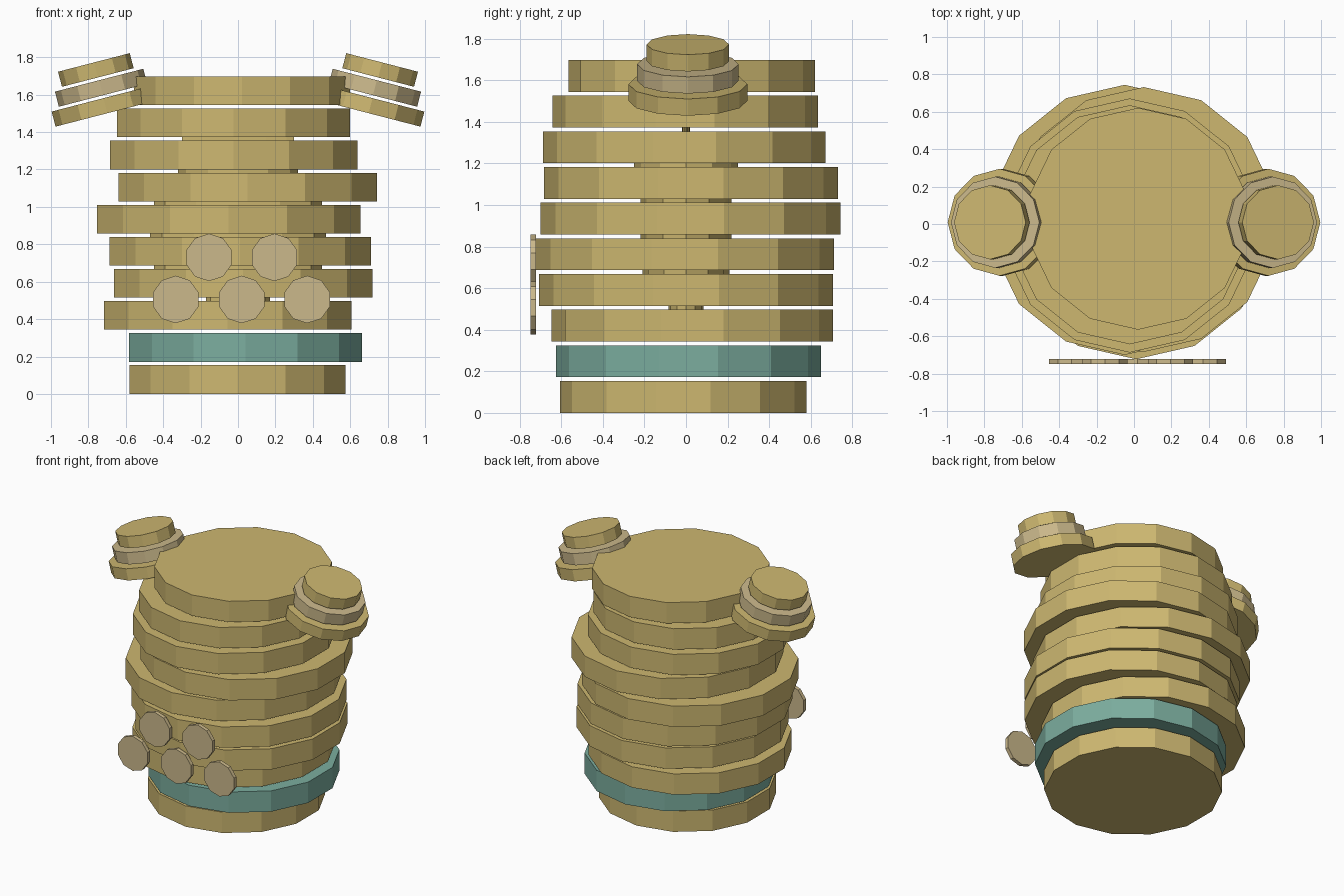
import bpy, bmesh, math
from mathutils import Matrix, Vector

if "Cube" in bpy.data.objects:
    bpy.data.objects.remove(bpy.data.objects["Cube"])


def material(name, rgb):
    m = bpy.data.materials.new(name)
    m.diffuse_color = (*rgb, 1)
    m.use_nodes = True
    m.node_tree.nodes["Principled BSDF"].inputs["Base Color"].default_value = m.diffuse_color
    return m


TAN = material("straw tan", (0.61, 0.475, 0.163))
BEIGE = material("pale beige", (0.60, 0.485, 0.26))
TEAL = material("soft teal", (0.20, 0.42, 0.345))


def disc(name, mat, sides, radius, thickness, centre, turn, squash=1.0):
    """Flat-sided disc with one corner pointing along local +y."""
    bm = bmesh.new()
    bmesh.ops.create_cone(bm, cap_ends=True, segments=sides, radius1=radius,
                          radius2=radius, depth=thickness)
    corner = max((v.co for v in bm.verts), key=lambda c: c.y)
    angle = math.pi / 2 - math.atan2(corner.y, corner.x)
    bm.transform(Matrix.Translation(Vector(centre)) @ turn
                 @ Matrix.Diagonal((1, squash, 1, 1)) @ Matrix.Rotation(angle, 4, 'Z'))
    mesh = bpy.data.meshes.new(name)
    bm.to_mesh(mesh)
    bm.free()
    mesh.materials.append(mat)
    ob = bpy.data.objects.new(name, mesh)
    bpy.context.collection.objects.link(ob)
    return ob


FLAT = Matrix.Identity(4)

# Stacked body rings: centre x, centre y, radius
RINGS = [(-.003, -.013, .593), (.04, .012, .638), (-.055, .03, .678),
         (.028, 0, .708), (.012, -.005, .718), (-.05, .022, .722),
         (.052, .024, .708), (-.023, -.008, .679), (-.023, -.004, .639),
         (.022, .028, .593)]
STEP = 0.1715
for i, (x, y, r) in enumerate(RINGS):
    disc(f"body_ring_{i + 1}", TEAL if i == 1 else TAN, 14, r, 0.153,
         (x, y, 0.077 + i * STEP), FLAT)

# Narrow core pieces glimpsed in the gaps between rings: half width, half depth
CORE = [(.17, .085), (.45, .21), (.47, .22), (.45, .22), (.32, .25), (.30, .02)]
for i, (rx, ry) in enumerate(CORE):
    disc(f"core_spacer_{i + 1}", TAN, 12, rx, 0.05,
         (0, 0, 0.505 + i * STEP), FLAT, ry / rx)

# Tilted three-disc knobs on both shoulders
KNOB = [(.709, 1.541, .286, TAN), (.732, 1.637, .244, BEIGE), (.760, 1.732, .198, TAN)]
for side, label in ((-1, "left"), (1, "right")):
    tilt = Matrix.Rotation(side * math.radians(14.5), 4, 'Y')
    for i, (x, z, r, mat) in enumerate(KNOB):
        disc(f"{label}_knob_disc_{i + 1}", mat, 12, r, 0.083, (side * x, .009, z), tilt)

# Five thin round badges on the front
UPRIGHT = Matrix.Rotation(math.pi / 2, 4, 'X')
for i, (x, z) in enumerate([(-.333, .505), (.02, .505), (.37, .505),
                            (-.155, .73), (.195, .73)]):
    disc(f"front_badge_{i + 1}", BEIGE, 10, .127, .028, (x, -.735, z), UPRIGHT)
